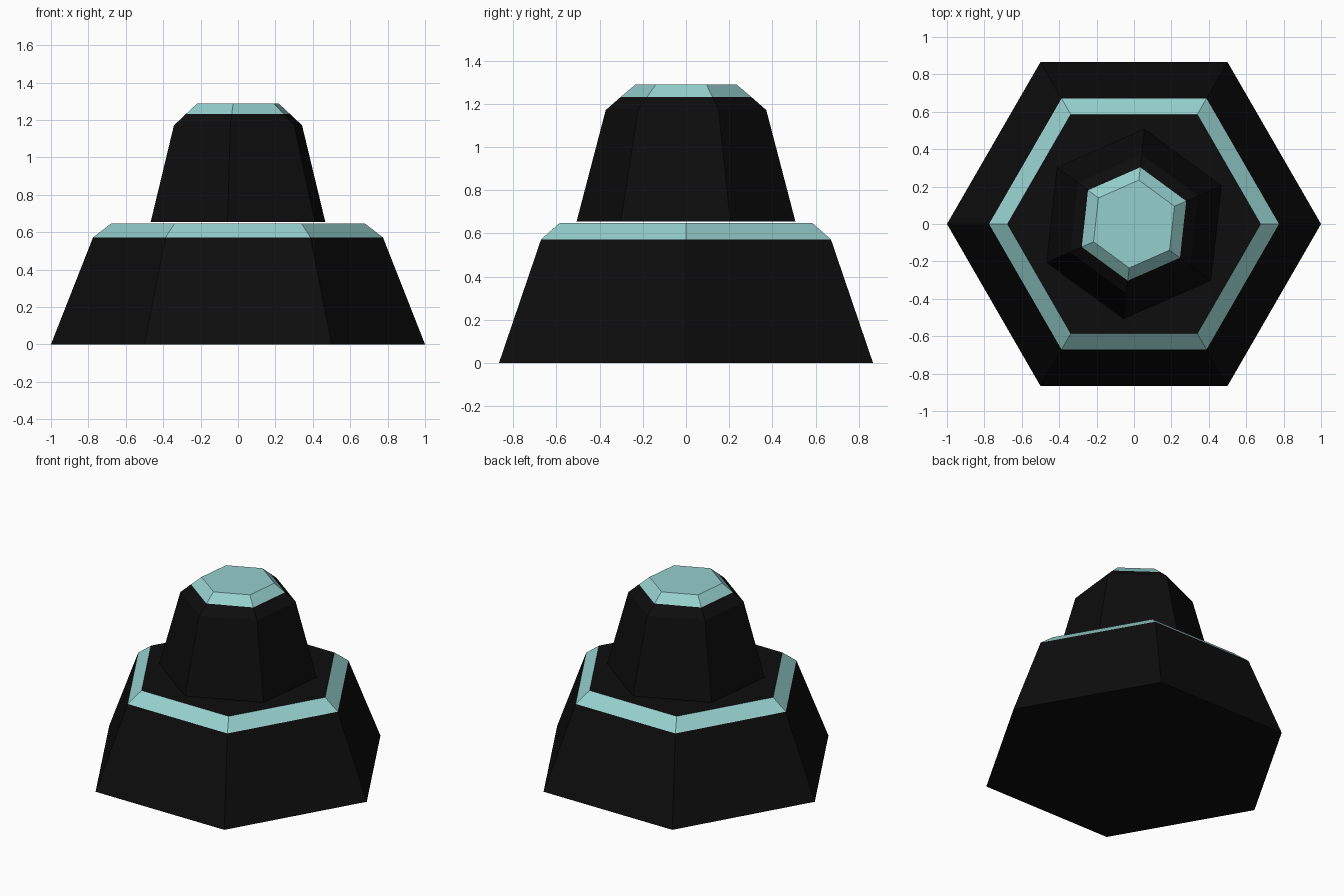
import bpy, bmesh
from math import sin, cos, radians

if "Cube" in bpy.data.objects:
    bpy.data.objects.remove(bpy.data.objects["Cube"])


def material(name, color):
    m = bpy.data.materials.new(name)
    m.diffuse_color = (*color, 1)
    m.use_nodes = True
    m.node_tree.nodes["Principled BSDF"].inputs["Base Color"].default_value = m.diffuse_color
    return m


BLACK = material("black_shell", (0.004, 0.004, 0.004))
TEAL = material("teal_trim", (0.30, 0.63, 0.61))


def hex_tier(name, profile, turn, trim_cap):
    """Stack hexagon rings (radius, z); the last band is coloured trim."""
    bm = bmesh.new()
    rings = []
    for r, z in profile:
        angles = [radians(turn + 60 * i) for i in range(6)]
        rings.append([bm.verts.new((r * cos(a), r * sin(a), z)) for a in angles])
    bm.faces.new(rings[0][::-1])
    for k, (lo, hi) in enumerate(zip(rings, rings[1:])):
        for i in range(6):
            j = (i + 1) % 6
            f = bm.faces.new((lo[i], lo[j], hi[j], hi[i]))
            f.material_index = int(k == len(rings) - 2)
    bm.faces.new(rings[-1]).material_index = int(trim_cap)
    mesh = bpy.data.meshes.new(name)
    bm.to_mesh(mesh)
    bm.free()
    mesh.materials.append(BLACK)
    mesh.materials.append(TEAL)
    obj = bpy.data.objects.new(name, mesh)
    bpy.context.collection.objects.link(obj)
    return obj


# Wide base with a bevelled teal rim and black deck
hex_tier("base", [(1.0, 0), (0.775, 0.572), (0.677, 0.647)], 0, False)

# Slightly rotated turret, floating just above the deck, with a teal cap
hex_tier("turret", [(0.51, 0.654), (0.374, 1.171), (0.305, 1.231), (0.236, 1.289)],
         23.7, True)
